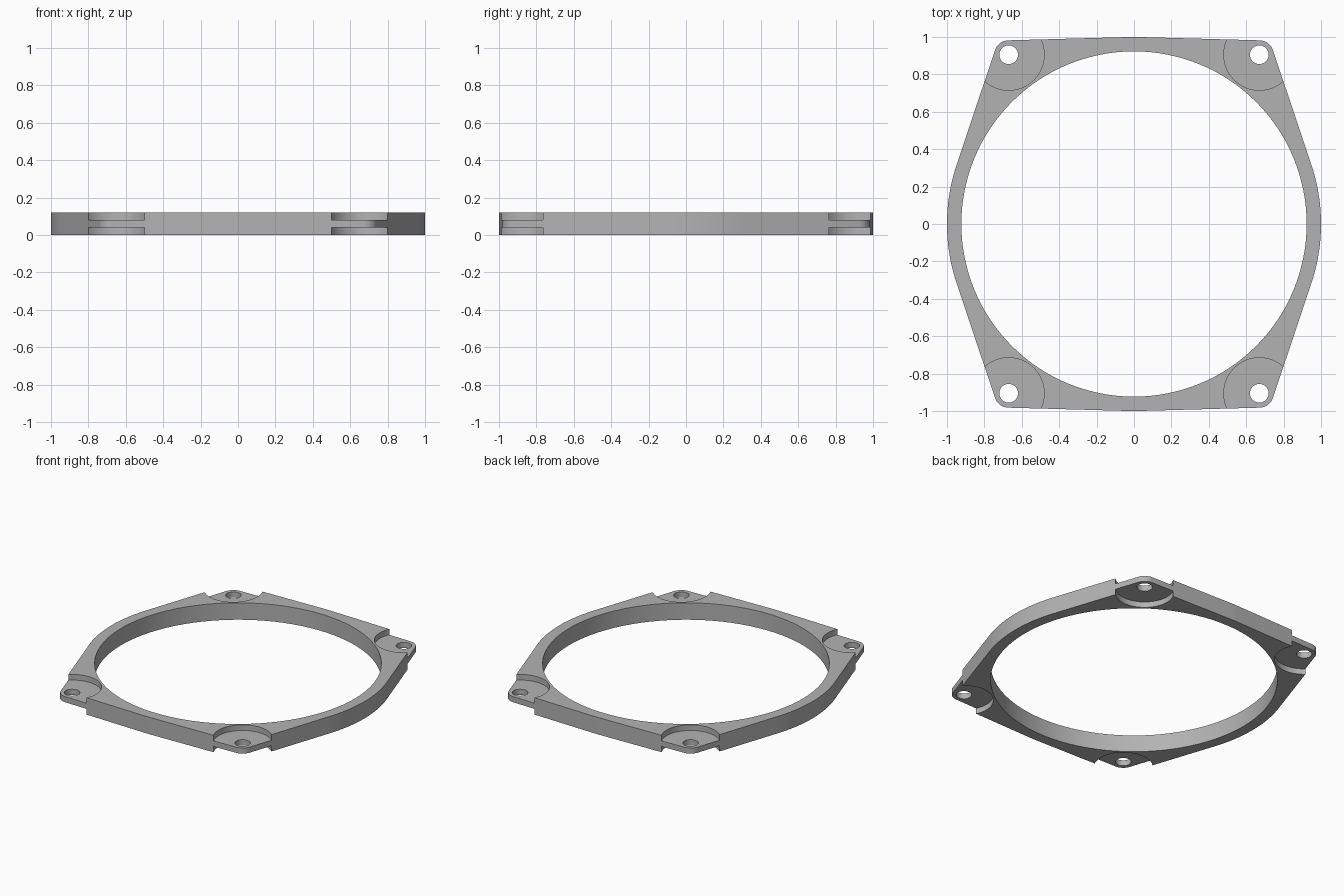
import bpy, bmesh, math
from mathutils import Vector

cube = bpy.data.objects.get("Cube")
if cube:
    bpy.data.objects.remove(cube, do_unlink=True)

HEIGHT = 0.12
TAB_LOW, TAB_HIGH = 0.04, 0.08
OUTER_R, INNER_R = 1.0, 0.923
CORNER_R, HOLE_R, RECESS_R = 0.077, 0.05, 0.19
HOLE = Vector((0.67, 0.905))

grey = bpy.data.materials.new("light grey")
grey.use_nodes = True
colour = (0.45, 0.45, 0.45, 1)
grey.diffuse_color = colour
grey.node_tree.nodes["Principled BSDF"].inputs["Base Color"].default_value = colour


def prism(name, points, low, high):
    """Extrude a closed outline between two heights."""
    bm = bmesh.new()
    face = bm.faces.new([bm.verts.new((x, y, low)) for x, y in points])
    top = bmesh.ops.extrude_face_region(bm, geom=[face])["geom"]
    for v in top:
        if isinstance(v, bmesh.types.BMVert):
            v.co.z = high
    bmesh.ops.recalc_face_normals(bm, faces=bm.faces)
    mesh = bpy.data.meshes.new(name)
    bm.to_mesh(mesh)
    bm.free()
    mesh.materials.append(grey)
    obj = bpy.data.objects.new(name, mesh)
    bpy.context.collection.objects.link(obj)
    return obj


def arc(centre, radius, start, end, steps):
    angles = [start + (end - start) * i / steps for i in range(steps + 1)]
    return [(centre[0] + radius * math.cos(a), centre[1] + radius * math.sin(a))
            for a in angles]


def circle(centre, radius, steps):
    return arc(centre, radius, 0, math.tau, steps)[:-1]


# Outline: large circle joined by tangents to four small corner circles
middle = math.atan2(HOLE.y, HOLE.x)
spread = math.acos((OUTER_R - CORNER_R) / HOLE.length)
side, end = middle - spread, middle + spread
quarter = (arc((0, 0), OUTER_R, 0, side, 16)
           + arc(HOLE, CORNER_R, side, end, 12)
           + arc((0, 0), OUTER_R, end, math.pi / 2, 2))
left_half = quarter + [(-x, y) for x, y in reversed(quarter[:-1])]
outline = left_half + [(x, -y) for x, y in reversed(left_half[1:-1])]
frame = prism("ring_frame", outline, 0, HEIGHT)

# Cutters: central opening, bolt holes, and recesses above and below each tab
cutters = [prism("opening_cutter", circle((0, 0), INNER_R, 128), -0.1, 0.3)]
for sx in (-1, 1):
    for sy in (-1, 1):
        spot = (sx * HOLE.x, sy * HOLE.y)
        cutters += [
            prism("bolt_hole_cutter", circle(spot, HOLE_R, 32), -0.05, 0.2),
            prism("upper_recess_cutter", circle(spot, RECESS_R, 64), TAB_HIGH, 0.25),
            prism("lower_recess_cutter", circle(spot, RECESS_R, 64), -0.08, TAB_LOW),
        ]
for cutter in cutters:
    cutter.hide_render = True
    mod = frame.modifiers.new(cutter.name, "BOOLEAN")
    mod.operation = "DIFFERENCE"
    mod.solver = "EXACT"
    mod.object = cutter

# Bake the cuts and drop the helpers
bpy.context.view_layer.update()
graph = bpy.context.evaluated_depsgraph_get()
baked = bpy.data.meshes.new_from_object(frame.evaluated_get(graph))
frame.modifiers.clear()
frame.data = baked
for cutter in cutters:
    bpy.data.objects.remove(cutter, do_unlink=True)

# Smooth round walls, sharp rims
bpy.ops.object.select_all(action="DESELECT")
frame.select_set(True)
bpy.context.view_layer.objects.active = frame
bpy.ops.object.shade_smooth_by_angle(angle=math.radians(30))
